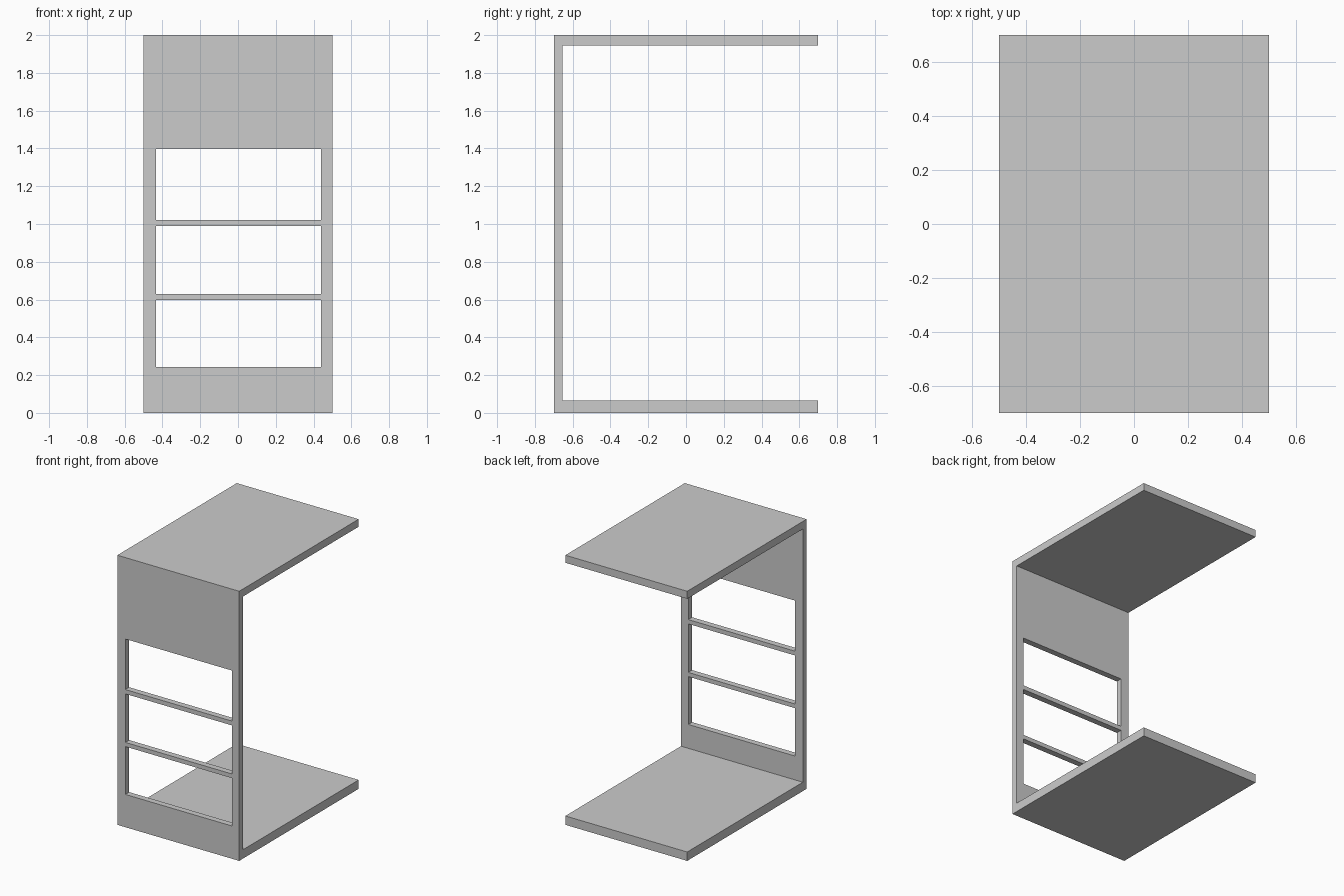
import bpy
import bmesh
from mathutils import Vector

if "Cube" in bpy.data.objects:
    bpy.data.objects.remove(bpy.data.objects["Cube"])

HALF_W = 0.5
# C-shaped side profile (y, z): front panel with a top and a bottom shelf
PROFILE = [(-0.70, 0), (0.70, 0), (0.70, 0.066), (-0.655, 0.066),
           (-0.655, 1.944), (0.70, 1.944), (0.70, 2), (-0.70, 2)]
# Window openings in the front panel
WIN_X = (-0.434, 0.440)
WINDOWS_Z = [(0.243, 0.598), (0.629, 0.989), (1.021, 1.396)]


def link_mesh(name, bm):
    bmesh.ops.recalc_face_normals(bm, faces=bm.faces)
    mesh = bpy.data.meshes.new(name)
    bm.to_mesh(mesh)
    bm.free()
    obj = bpy.data.objects.new(name, mesh)
    bpy.context.collection.objects.link(obj)
    return obj


def extrude_profile(name, points, half_width):
    bm = bmesh.new()
    face = bm.faces.new([bm.verts.new((-half_width, y, z)) for y, z in points])
    out = bmesh.ops.extrude_face_region(bm, geom=[face])
    moved = [v for v in out["geom"] if isinstance(v, bmesh.types.BMVert)]
    bmesh.ops.translate(bm, verts=moved, vec=(2 * half_width, 0, 0))
    return link_mesh(name, bm)


def box(name, lo, hi):
    lo, hi = Vector(lo), Vector(hi)
    bm = bmesh.new()
    bmesh.ops.create_cube(bm, size=1)
    bmesh.ops.scale(bm, vec=hi - lo, verts=bm.verts)
    bmesh.ops.translate(bm, vec=(lo + hi) / 2, verts=bm.verts)
    return link_mesh(name, bm)


# Frame body
frame = extrude_profile("c_shaped_frame", PROFILE, HALF_W)
bpy.context.view_layer.objects.active = frame

# Cut the three windows, leaving two slim crossbars
for i, (z0, z1) in enumerate(WINDOWS_Z):
    cutter = box(f"window_cutter_{i + 1}", (WIN_X[0], -0.8, z0), (WIN_X[1], -0.55, z1))
    cutter.hide_render = True
    mod = frame.modifiers.new("window", 'BOOLEAN')
    mod.operation = 'DIFFERENCE'
    mod.solver = 'EXACT'
    mod.object = cutter
    bpy.ops.object.modifier_apply(modifier=mod.name)
    bpy.data.objects.remove(cutter, do_unlink=True)
